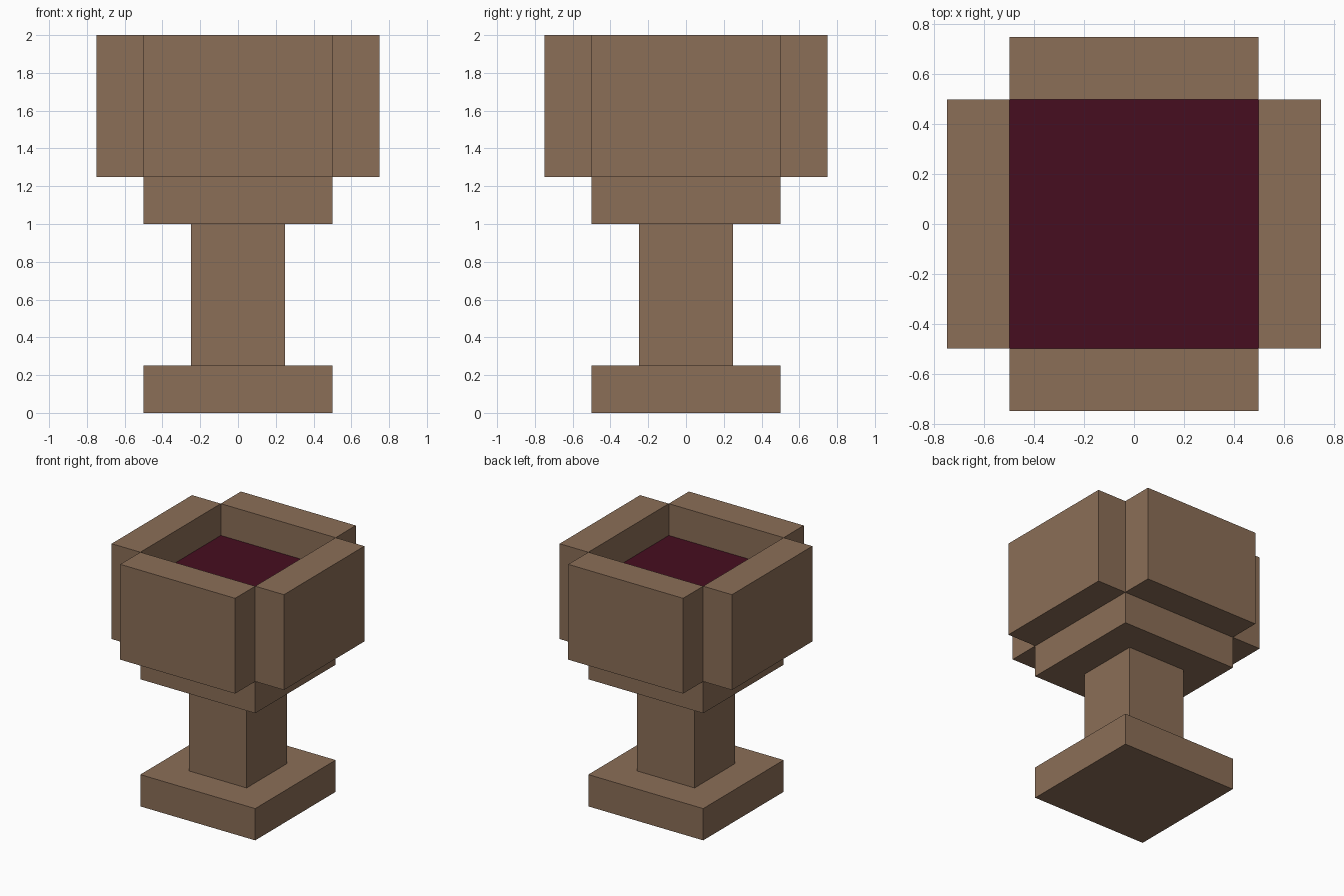
import bpy
import bmesh
from math import pi
from mathutils import Matrix, Vector

default = bpy.data.objects.get("Cube")
if default:
    bpy.data.objects.remove(default, do_unlink=True)


def make_material(name, rgb):
    mat = bpy.data.materials.new(name)
    mat.use_nodes = True
    color = (*rgb, 1)
    mat.diffuse_color = color
    mat.node_tree.nodes["Principled BSDF"].inputs["Base Color"].default_value = color
    return mat


def add_object(name, bm, mat):
    mesh = bpy.data.meshes.new(name)
    bm.to_mesh(mesh)
    bm.free()
    mesh.materials.append(mat)
    obj = bpy.data.objects.new(name, mesh)
    bpy.context.collection.objects.link(obj)
    return obj


def add_box(name, size, bottom, mat, y=0, turn=0):
    """Box standing at height bottom, pushed out along y, then turned about z."""
    bm = bmesh.new()
    bmesh.ops.create_cube(bm, size=1)
    bmesh.ops.scale(bm, vec=Vector(size), verts=bm.verts)
    bmesh.ops.translate(bm, vec=(0, y, bottom + size[2] / 2), verts=bm.verts)
    bmesh.ops.transform(bm, matrix=Matrix.Rotation(turn, 4, "Z"), verts=bm.verts)
    return add_object(name, bm, mat)


wood = make_material("brown wood", (0.258, 0.156, 0.095))
wine = make_material("dark red liquid", (0.061, 0.004, 0.0145))

# Foot, stem and floor of the cup
add_box("foot", (1, 1, 0.25), 0, wood)
add_box("stem", (0.5, 0.5, 0.75), 0.25, wood)
add_box("cup_floor", (1, 1, 0.25), 1, wood)

# Four walls that meet only along their inner corner edges
for i, side in enumerate(("front", "left", "back", "right")):
    add_box(f"cup_wall_{side}", (1, 0.25, 0.75), 1.25, wood, y=-0.625, turn=i * pi / 2)

# Liquid surface inside the cup
bm = bmesh.new()
bmesh.ops.create_grid(bm, x_segments=1, y_segments=1, size=0.5)
bmesh.ops.translate(bm, vec=(0, 0, 1.75), verts=bm.verts)
add_object("liquid", bm, wine)
